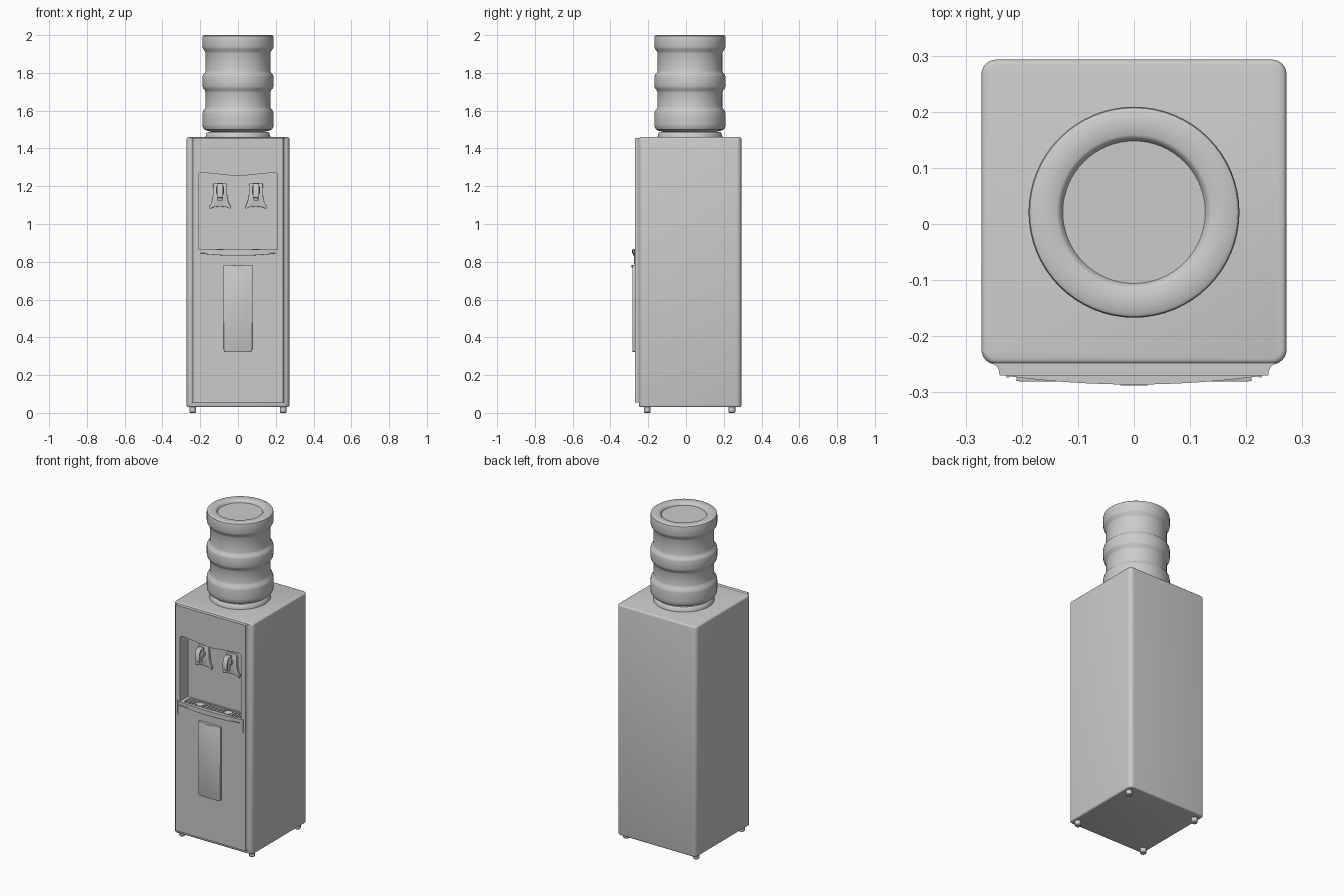
import bpy, bmesh, math

if "Cube" in bpy.data.objects:
    bpy.data.objects.remove(bpy.data.objects["Cube"])

def finish(ob, bevel=0, seg=2, cutters=()):
    # apply cuts and bevels, then shade with sharp edges kept
    for c in cutters:
        m = ob.modifiers.new("cut", 'BOOLEAN')
        m.object, m.operation, m.solver = c, 'DIFFERENCE', 'EXACT'
    if bevel:
        m = ob.modifiers.new("bevel", 'BEVEL')
        m.width, m.segments, m.limit_method = bevel, seg, 'ANGLE'
        m.angle_limit = math.radians(50)
    bpy.ops.object.select_all(action='DESELECT')
    ob.select_set(True)
    bpy.context.view_layer.objects.active = ob
    bpy.ops.object.convert(target='MESH')
    bpy.ops.object.shade_smooth_by_angle(angle=math.radians(35))
    return ob

def prism(name, pts, lo, hi, axis='z'):
    # extrude a 2D outline: (x, y) along z, (x, z) along y or (y, z) along x
    place = {'z': lambda a, b, t: (a, b, t), 'y': lambda a, b, t: (a, t, b),
             'x': lambda a, b, t: (t, a, b)}[axis]
    bm = bmesh.new()
    rings = [[bm.verts.new(place(a, b, t)) for a, b in pts] for t in (lo, hi)]
    bm.faces.new(rings[0])
    bm.faces.new(rings[1])
    n = len(pts)
    for i in range(n):
        j = (i + 1) % n
        bm.faces.new((rings[0][i], rings[0][j], rings[1][j], rings[1][i]))
    return to_object(name, bm)

def lathe(name, profile, cx, cy, n=48):
    # revolve an (r, z) profile, open ends at r = 0 become poles
    bm = bmesh.new()
    vs = [bm.verts.new((cx + r, cy, z)) for r, z in profile]
    es = [bm.edges.new(p) for p in zip(vs, vs[1:])]
    bmesh.ops.spin(bm, geom=vs + es, cent=(cx, cy, 0), axis=(0, 0, 1),
                   angle=math.tau, steps=n, use_merge=True)
    bmesh.ops.remove_doubles(bm, verts=bm.verts, dist=1e-5)
    return to_object(name, bm)

def to_object(name, bm):
    bmesh.ops.recalc_face_normals(bm, faces=bm.faces)
    me = bpy.data.meshes.new(name)
    bm.to_mesh(me)
    bm.free()
    ob = bpy.data.objects.new(name, me)
    bpy.context.collection.objects.link(ob)
    return ob

def rrect(x0, x1, y0, y1, r, n=6):
    pts = []
    for k, (cx, cy) in enumerate([(x1 - r, y1 - r), (x0 + r, y1 - r),
                                  (x0 + r, y0 + r), (x1 - r, y0 + r)]):
        for i in range(n + 1):
            a = math.pi / 2 * (k + i / n)
            pts.append((cx + r * math.cos(a), cy + r * math.sin(a)))
    return pts

def mirrored(half):
    # right half outline from centre to centre, mirrored in x
    return half + [(-x, y) for x, y in reversed(half) if x > 1e-6]

BACK = -0.19   # back wall of the dispensing niche
CY = 0.021     # bottle axis

# cutter for the niche, with shallow V top and rounded upper corners
niche = prism("niche_cutter", mirrored([(0, 0.85), (0.21, 0.85), (0.21, 1.255),
              (0.207, 1.266), (0.197, 1.272), (0.185, 1.272), (0, 1.253)]), -0.4, BACK, 'y')
niche.hide_render = True

# cabinet
body = prism("cabinet", rrect(-0.272, 0.272, -0.25, 0.293, 0.026), 0.03, 1.46)
finish(body, 0.01, 3)
finish(body, cutters=[niche])

# door with coved side edges
cove = [(0.24 + 0.018 * (1 - math.cos(a)), -0.266 + 0.018 * math.sin(a))
        for a in [math.pi / 2 * i / 5 for i in range(6)]]
door = prism("front_door", mirrored([(0, -0.27), (0.239, -0.27)] + cove + [(0, -0.248)]), 0.055, 1.456)
finish(door, cutters=[niche])
bpy.data.objects.remove(niche)

# feet
for sx in (-1, 1):
    for y, tag in ((-0.205, "front"), (0.243, "back")):
        side = "left" if sx < 0 else "right"
        finish(lathe(f"{tag}_{side}_foot", [(0, 0), (0.014, 0), (0.018, 0.005),
               (0.018, 0.035), (0, 0.035)], sx * 0.24, y, 20))

# drip tray: bowed slab with a sunken well
def bow(w, depth, y0=-0.271, n=12):
    return [(w * i / n, y0 - depth * (1 - (i / n) ** 2)) for i in range(n + 1)]
well = prism("well_cutter", rrect(-0.19, 0.19, -0.262, -0.2, 0.012), 0.853, 0.9)
tray = prism("drip_tray", mirrored(bow(0.225, 0.015) + [(0.225, BACK + 0.002), (0, BACK + 0.002)]), 0.845, 0.865)
finish(tray, cutters=[well])
bpy.data.objects.remove(well)

# apron under the tray, curving downwards at the centre
apron = mirrored([(0.21 * i / 10, 0.832 + 0.013 * (i / 10) ** 2) for i in range(11)] + [(0, 0.848)])
finish(prism("tray_apron", apron, -0.281, -0.265, 'y'), 0.002)

# grille slats
for i in range(15):
    x = -0.175 + 0.025 * i
    finish(prism(f"grille_slat_{i}", rrect(x - 0.006, x + 0.006, -0.26, -0.202, 0.003, 2), 0.85, 0.861))

# lower hatch with rounded lower corners and thumb notch
hatch = mirrored([(0, 0.322), (0.062, 0.322), (0.071, 0.326), (0.076, 0.336),
                  (0.077, 0.783), (0.024, 0.783), (0.012, 0.774), (0, 0.771)])
finish(prism("lower_hatch", hatch, -0.283, -0.265, 'y'), 0.003)
finish(prism("hatch_pull", mirrored([(0, 0.77), (0.012, 0.773), (0.024, 0.783), (0, 0.783)]),
             -0.288, -0.265, 'y'))

for sx, side in ((-1, "left"), (1, "right")):
    x = sx * 0.095
    # tray side tab
    finish(prism(f"{side}_tray_tab", rrect(sx * 0.225 - 0.003, sx * 0.225 + 0.003, -0.274, -0.26, 0.002, 2), 0.785, 0.868))
    # cup rest ring
    finish(lathe(f"{side}_cup_rest", [(0, 0.852), (0.024, 0.852), (0.024, 0.864),
                 (0.018, 0.867), (0, 0.867)], x, -0.231, 24))
    # flared tap plate
    plate = mirrored([(0, 1.092), (0.03, 1.09), (0.055, 1.08), (0.057, 1.092), (0.045, 1.115),
                      (0.038, 1.15), (0.036, 1.21), (0.03, 1.218), (0, 1.218)])
    ob = prism(f"{side}_tap_plate", [(x + a, b) for a, b in plate], -0.204, BACK + 0.002, 'y')
    finish(ob, 0.002)
    # tap barrel, arm and lever
    finish(lathe(f"{side}_tap_barrel", [(0, 1.125), (0.013, 1.125), (0.015, 1.15), (0.021, 1.165),
                 (0.021, 1.195), (0.016, 1.205), (0, 1.207)], x, -0.236, 24))
    finish(prism(f"{side}_tap_arm", rrect(x - 0.014, x + 0.014, 1.152, 1.185, 0.01, 4), -0.236, -0.2, 'y'))
    lever = [(-0.215, 1.205), (-0.22, 1.215), (-0.25, 1.214), (-0.263, 1.195),
             (-0.267, 1.14), (-0.262, 1.138), (-0.256, 1.185), (-0.245, 1.2)]
    finish(prism(f"{side}_tap_lever", lever, x - 0.016, x + 0.016, 'x'), 0.002)

# collar on the cabinet top
finish(lathe("bottle_collar", [(0, 1.455), (0.172, 1.455), (0.172, 1.462), (0.166, 1.482),
             (0.16, 1.487), (0.145, 1.487), (0.13, 1.475), (0, 1.475)], 0, CY, 64))

# ribbed bottle
finish(lathe("water_bottle", [(0, 1.46), (0.13, 1.47), (0.148, 1.49), (0.168, 1.495), (0.18, 1.501),
    (0.187, 1.515), (0.188, 1.53), (0.188, 1.585), (0.185, 1.598), (0.175, 1.61), (0.171, 1.622),
    (0.171, 1.695), (0.175, 1.707), (0.185, 1.718), (0.188, 1.73), (0.188, 1.78), (0.185, 1.79),
    (0.175, 1.8), (0.171, 1.812), (0.171, 1.903), (0.175, 1.915), (0.185, 1.927), (0.188, 1.938),
    (0.188, 1.988), (0.186, 1.996), (0.18, 2.0), (0.138, 2.0), (0.132, 1.996), (0.127, 1.984),
    (0, 1.984)], 0, CY, 64))
